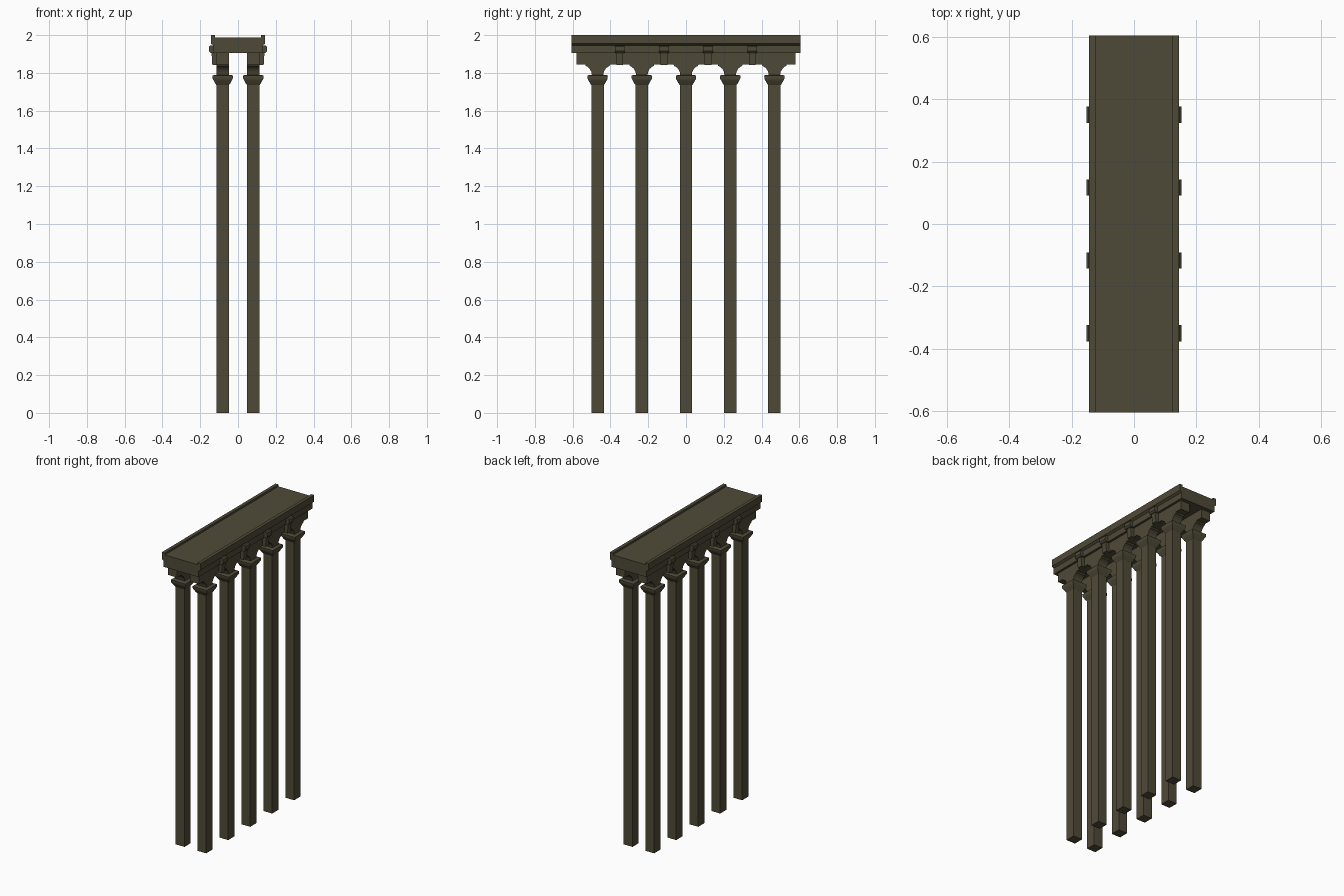
import bpy, bmesh, math

old = bpy.data.objects.get("Cube")
if old:
    bpy.data.objects.remove(old, do_unlink=True)

stone = bpy.data.materials.new("dark olive stone")
color = (0.078, 0.068, 0.039, 1)
stone.diffuse_color = color
stone.use_nodes = True
stone.node_tree.nodes["Principled BSDF"].inputs["Base Color"].default_value = color


def finish(name, bm, smooth=None):
    bmesh.ops.recalc_face_normals(bm, faces=bm.faces)
    mesh = bpy.data.meshes.new(name)
    bm.to_mesh(mesh)
    bm.free()
    mesh.materials.append(stone)
    obj = bpy.data.objects.new(name, mesh)
    bpy.context.collection.objects.link(obj)
    if smooth:
        bpy.ops.object.select_all(action="DESELECT")
        obj.select_set(True)
        bpy.context.view_layer.objects.active = obj
        bpy.ops.object.shade_smooth_by_angle(angle=math.radians(smooth))
    return obj


def square_loft(name, x, y, rings, smooth=None):
    """Stack square sections given as (half width, height)."""
    bm = bmesh.new()
    loops = [[bm.verts.new((x + sx * h, y + sy * h, z))
              for sx, sy in ((-1, -1), (1, -1), (1, 1), (-1, 1))] for h, z in rings]
    for a, b in zip(loops, loops[1:]):
        for i in range(4):
            j = (i + 1) % 4
            bm.faces.new((a[i], a[j], b[j], b[i]))
    bm.faces.new(loops[0])
    bm.faces.new(loops[-1])
    return finish(name, bm, smooth)


def extrude(name, outline, offset, axis, smooth=None):
    """Extrude a 2D outline in (x or y, z) along the other ground axis."""
    bm = bmesh.new()
    lo, hi = offset
    place = (lambda u, z, d: (d, u, z)) if axis == "x" else (lambda u, z, d: (u, d, z))
    face = bm.faces.new([bm.verts.new(place(u, z, lo)) for u, z in outline])
    new = bmesh.ops.extrude_face_region(bm, geom=[face])["geom"]
    shift = place(0, 0, hi - lo)
    bmesh.ops.translate(bm, vec=shift, verts=[v for v in new if isinstance(v, bmesh.types.BMVert)])
    return finish(name, bm, smooth)


SPACING = 0.234
LENGTH = 0.605
WALL_END = 0.58
COLUMN_X = 0.081
HALF = 0.033
rows = [(i - 2) * SPACING for i in range(5)]

# Columns and their flared capitals
for side, label in ((-1, "right"), (1, "left")):
    for n, y in enumerate(rows):
        square_loft(f"{label}_column_{n}", side * COLUMN_X, y, [(HALF, 0), (HALF, 1.75)])
        square_loft(f"{label}_capital_{n}", side * COLUMN_X, y,
                    [(HALF, 1.735), (0.040, 1.745), (0.047, 1.758), (0.053, 1.768),
                     (0.054, 1.785), (0.043, 1.79)], smooth=30)

# Arcade walls with curved haunches springing from each capital
SPRING, CROWN, TOP = 1.785, 1.845, 1.91
haunch = [(0.030, SPRING), (0.033, 1.805), (0.042, 1.822), (0.056, 1.834),
          (0.063, 1.836), (0.066, CROWN)]
outline = [(-WALL_END, TOP), (-WALL_END, CROWN)]
for y in rows:
    outline += [(y - w, z) for w, z in reversed(haunch)]
    outline += [(y + w, z) for w, z in haunch]
outline += [(WALL_END, CROWN), (WALL_END, TOP)]
for side, label in ((-1, "right"), (1, "left")):
    depth = sorted((side * 0.048, side * 0.115))
    extrude(f"{label}_arcade_wall", outline, depth, "x", smooth=30)

# Stepped roof slab with a low rim along both long sides
half_slab = [(0.130, 1.905), (0.130, 1.945), (0.144, 1.955), (0.144, 2.0),
             (0.122, 2.0), (0.122, 1.987)]
slab = half_slab + [(-x, z) for x, z in reversed(half_slab)]
extrude("roof_slab", slab, (-LENGTH, LENGTH), "y")

# Bracket blocks above the middle of every arch
for side, label in ((-1, "right"), (1, "left")):
    for n in range(4):
        y = (n - 1.5) * SPACING
        profile = [(0.10, 1.842), (0.136, 1.842), (0.140, 1.905), (0.10, 1.905)]
        head = [(0.12, 1.905), (0.145, 1.905), (0.153, 1.915), (0.153, 1.94),
                (0.146, 1.946), (0.12, 1.946)]
        for part, shape, w in (("bracket", profile, 0.018), ("bracket_head", head, 0.026)):
            extrude(f"{label}_{part}_{n}", [(side * x, z) for x, z in shape],
                    (y - w, y + w), "y")
